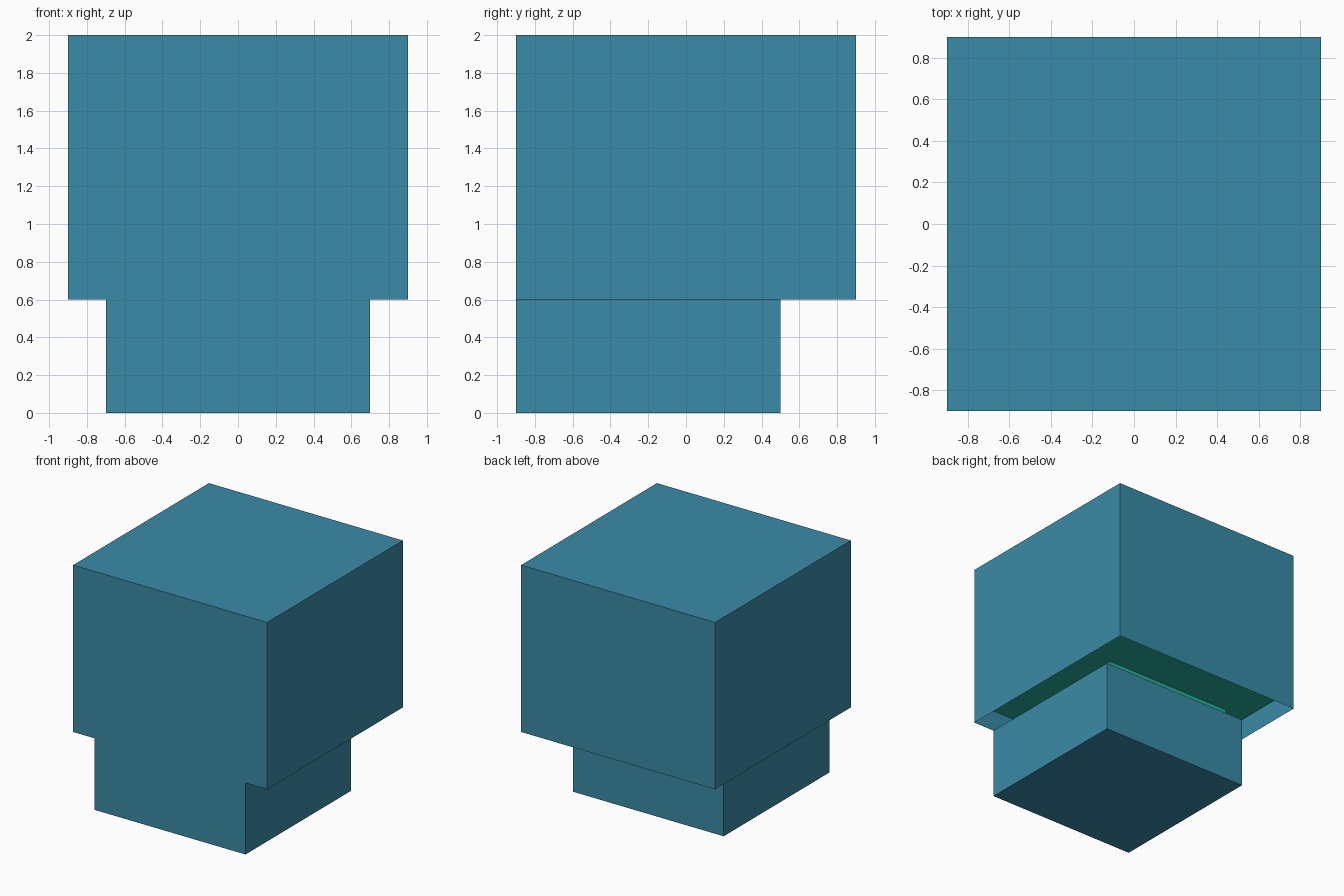
import bpy
import bmesh

if "Cube" in bpy.data.objects:
    bpy.data.objects.remove(bpy.data.objects["Cube"])


def material(name, color):
    m = bpy.data.materials.new(name)
    m.diffuse_color = (*color, 1)
    m.use_nodes = True
    m.node_tree.nodes["Principled BSDF"].inputs["Base Color"].default_value = m.diffuse_color
    return m


TEAL = material("teal_blue", (0.042, 0.26, 0.39))
GREEN = material("sea_green", (0.018, 0.42, 0.32))


def box(name, lo, hi, mat, drop=()):
    """Axis-aligned box; faces whose normal z is in drop are left open."""
    bm = bmesh.new()
    bmesh.ops.create_cube(bm, size=1)
    for v in bm.verts:
        v.co = [(a + b) / 2 + c * (b - a) for a, b, c in zip(lo, hi, v.co)]
    bm.normal_update()
    gone = [f for f in bm.faces if round(f.normal.z) in drop]
    bmesh.ops.delete(bm, geom=gone, context='FACES')
    me = bpy.data.meshes.new(name)
    bm.to_mesh(me)
    bm.free()
    me.materials.append(mat)
    ob = bpy.data.objects.new(name, me)
    bpy.context.collection.objects.link(ob)
    return ob


# Large upper shell, open underneath
box("upper_shell", (-0.9, -0.9, 0.6), (0.9, 0.9, 2.0), TEAL, drop=(-1,))

# Smaller base, flush with the front of the shell
box("lower_base", (-0.7, -0.9, 0.0), (0.7, 0.5, 0.6), TEAL)

# Recessed ceiling inside the shell
box("inner_ceiling", (-0.899, -0.899, 0.78), (0.899, 0.899, 0.80), GREEN)

# Block joining the ceiling to the base
box("inner_block", (-0.7, -0.89, 0.6), (0.5, 0.3, 0.78), GREEN)
